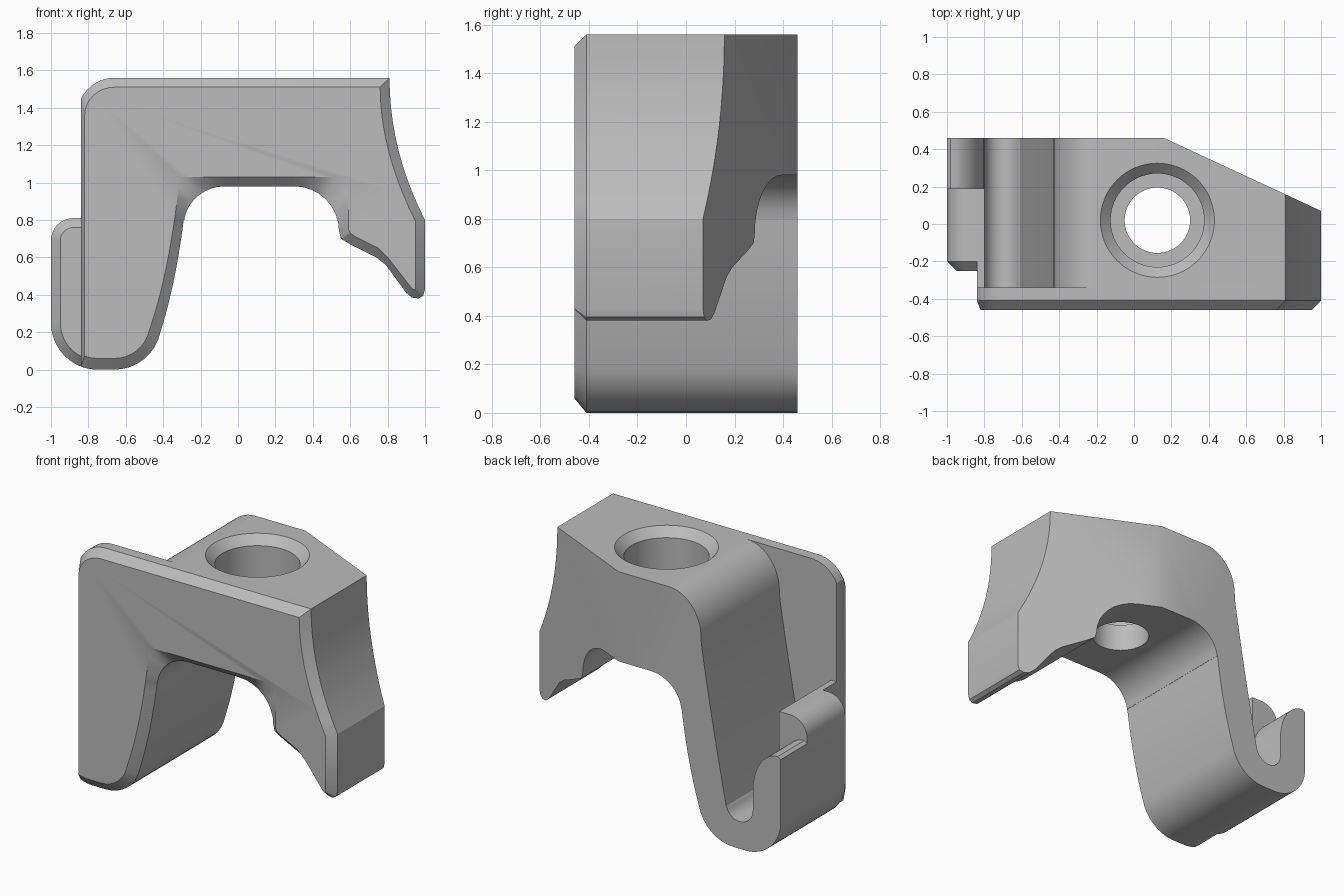
import bpy, bmesh, math
from math import radians, cos, sin
from mathutils import Vector

cube = bpy.data.objects.get("Cube")
if cube:
    bpy.data.objects.remove(cube, do_unlink=True)

grey = bpy.data.materials.new("plain grey")
grey.use_nodes = True
grey.diffuse_color = (0.5, 0.5, 0.5, 1)
grey.node_tree.nodes["Principled BSDF"].inputs["Base Color"].default_value = (0.5, 0.5, 0.5, 1)


# Profile helpers: points are (x, z)
def arc(cx, cz, rx, rz, a0, a1, n=8):
    angles = [radians(a0 + (a1 - a0) * i / n) for i in range(n + 1)]
    return [(cx + rx * cos(a), cz + rz * sin(a)) for a in angles]


def bend(a, c, b, n=10):
    a, b, c = Vector(a), Vector(b), Vector(c)
    ts = [i / n for i in range(n + 1)]
    return [tuple(a * (1 - t) ** 2 + c * 2 * t * (1 - t) + b * t * t) for t in ts]


def corner(a, c, b, n=4):
    """Square corner with as many points as an arc of 2n steps."""
    a, b, c = Vector(a), Vector(b), Vector(c)
    return [tuple(a.lerp(c, i / n)) for i in range(n)] + \
           [tuple(c.lerp(b, i / n)) for i in range(n + 1)]


def loft(name, rings):
    """Solid through rings of (y, profile), all with equal point counts."""
    bm = bmesh.new()
    loops = [[bm.verts.new((x, y, z)) for x, z in pts] for y, pts in rings]
    bm.faces.new(loops[0])
    bm.faces.new(loops[-1])
    n = len(loops[0])
    for a, b in zip(loops, loops[1:]):
        for i in range(n):
            j = (i + 1) % n
            bm.faces.new((a[i], a[j], b[j], b[i]))
    bmesh.ops.recalc_face_normals(bm, faces=bm.faces)
    mesh = bpy.data.meshes.new(name)
    bm.to_mesh(mesh)
    bm.free()
    mesh.materials.append(grey)
    ob = bpy.data.objects.new(name, mesh)
    bpy.context.collection.objects.link(ob)
    return ob


def activate(ob):
    bpy.ops.object.select_all(action='DESELECT')
    ob.select_set(True)
    bpy.context.view_layer.objects.active = ob


def cut(ob, cutter):
    mod = ob.modifiers.new("cut", 'BOOLEAN')
    mod.operation = 'DIFFERENCE'
    mod.solver = 'EXACT'
    mod.object = cutter
    activate(ob)
    bpy.ops.object.modifier_apply(modifier=mod.name)
    bpy.data.objects.remove(cutter, do_unlink=True)


# Underside and right edge shared by the body and the front plate
underside = (arc(-0.66, 0.25, 0.25, 0.25, -90, -12)
             + bend((-0.415, 0.2), (-0.335, 0.45), (-0.29, 0.8))[1:]
             + arc(-0.07, 0.77, 0.22, 0.21, 172, 90)
             + arc(0.3, 0.74, 0.24, 0.24, 90, 0)
             + [(0.55, 0.7), (0.6, 0.67), (0.74, 0.6), (0.79, 0.56), (0.9, 0.41),
                (0.93, 0.385), (0.965, 0.38), (0.99, 0.395), (1, 0.43)]
             + bend((1, 0.8), (0.81, 1.17), (0.81, 1.56)))
underside_inset = (arc(-0.66, 0.25, 0.19, 0.19, -90, -12)
                   + bend((-0.475, 0.21), (-0.39, 0.45), (-0.34, 0.8))[1:]
                   + corner((-0.338, 0.81), (-0.31, 1.03), (-0.07, 1.03))
                   + corner((0.3, 1.03), (0.59, 1.03), (0.59, 0.75))
                   + [(0.6, 0.73), (0.63, 0.71), (0.75, 0.65), (0.8, 0.6), (0.925, 0.44),
                      (0.935, 0.43), (0.942, 0.428), (0.948, 0.43), (0.95, 0.44)]
                   + bend((0.95, 0.79), (0.76, 1.17), (0.76, 1.51)))

# Front plate with chamfered face
plate = (arc(-0.75, 0.25, 0.25, 0.25, 248.9, 270, 4) + underside
         + arc(-0.66, 1.36, 0.2, 0.2, 90, 154))
plate_inset = (arc(-0.75, 0.25, 0.19, 0.19, 248.4, 270, 4) + underside_inset
               + arc(-0.66, 1.36, 0.16, 0.15, 90, 180))
loft("front_plate", [(-0.46, plate_inset), (-0.41, plate), (-0.34, plate)])

# Main body: block, curved leg and channel
body_profile = (arc(-0.75, 0.25, 0.25, 0.25, 258.5, 270, 3) + underside
                + arc(-0.2, 1.29, 0.23, 0.27, 90, 176, 14)
                + bend((-0.432, 1.25), (-0.5, 0.8), (-0.61, 0.25), 12)
                + arc(-0.705, 0.27, 0.095, 0.095, -14, -180, 12))
body = loft("main_body", [(-0.34, body_profile), (0.46, body_profile)])

# Slanted back corner
bm = bmesh.new()
plan = [(0.16, 0.46), (1, 0.07), (1.42, -0.125), (1.42, 1), (-1.003, 1)]
face = bm.faces.new([bm.verts.new((x, y, -0.5)) for x, y in plan])
top = bmesh.ops.extrude_face_region(bm, geom=[face])["geom"]
bmesh.ops.translate(bm, vec=(0, 0, 3), verts=[v for v in top if isinstance(v, bmesh.types.BMVert)])
bmesh.ops.recalc_face_normals(bm, faces=bm.faces)
mesh = bpy.data.meshes.new("slant_cutter")
bm.to_mesh(mesh)
bm.free()
mesh.materials.append(grey)
slant = bpy.data.objects.new("slant_cutter", mesh)
slant.hide_render = True
bpy.context.collection.objects.link(slant)
cut(body, slant)

# Countersunk stepped screw hole
bm = bmesh.new()
sides = 64
rings = []
for r, z in [(0.175, 0.8), (0.175, 1.16), (0.25, 1.16), (0.25, 1.505), (0.305, 1.56), (0.305, 1.7)]:
    rings.append([bm.verts.new((0.125 + r * cos(math.tau * i / sides),
                                0.02 + r * sin(math.tau * i / sides), z)) for i in range(sides)])
bm.faces.new(rings[0])
bm.faces.new(rings[-1])
for a, b in zip(rings, rings[1:]):
    for i in range(sides):
        j = (i + 1) % sides
        bm.faces.new((a[i], a[j], b[j], b[i]))
bmesh.ops.recalc_face_normals(bm, faces=bm.faces)
mesh = bpy.data.meshes.new("hole_cutter")
bm.to_mesh(mesh)
bm.free()
mesh.materials.append(grey)
hole = bpy.data.objects.new("hole_cutter", mesh)
hole.hide_render = True
bpy.context.collection.objects.link(hole)
cut(body, hole)

# Hook: tall part with chamfered front, low part, and web to the plate
tall = (arc(-0.75, 0.25, 0.25, 0.25, 180, 258.5, 12) + [(-0.8, 0.81)]
        + arc(-0.88, 0.69, 0.12, 0.12, 90, 180))
tall_inset = (arc(-0.75, 0.25, 0.2, 0.2, 180, 255.5, 12) + [(-0.8, 0.76)]
              + arc(-0.88, 0.69, 0.07, 0.07, 90, 180))
loft("hook_tall", [(-0.25, tall_inset), (-0.2, tall), (0.19, tall)])

low = (arc(-0.75, 0.25, 0.25, 0.25, 180, 258.5, 12)
       + arc(-0.98, 0.4, 0.18, 0.27, 0, 90, 10) + [(-1, 0.655)])
loft("hook_low", [(0.19, low), (0.46, low)])

web = arc(-0.75, 0.25, 0.25, 0.25, 248.9, 258.5, 2) + [(-0.8, 0.81), (-0.84, 0.81)]
loft("hook_web", [(-0.34, web), (-0.2, web)])

# Smooth curved faces, keep edges sharp
for ob in list(bpy.context.collection.objects):
    if ob.type == 'MESH' and ob.data.materials and ob.data.materials[0] == grey:
        activate(ob)
        bpy.ops.object.shade_smooth_by_angle(angle=radians(25))
